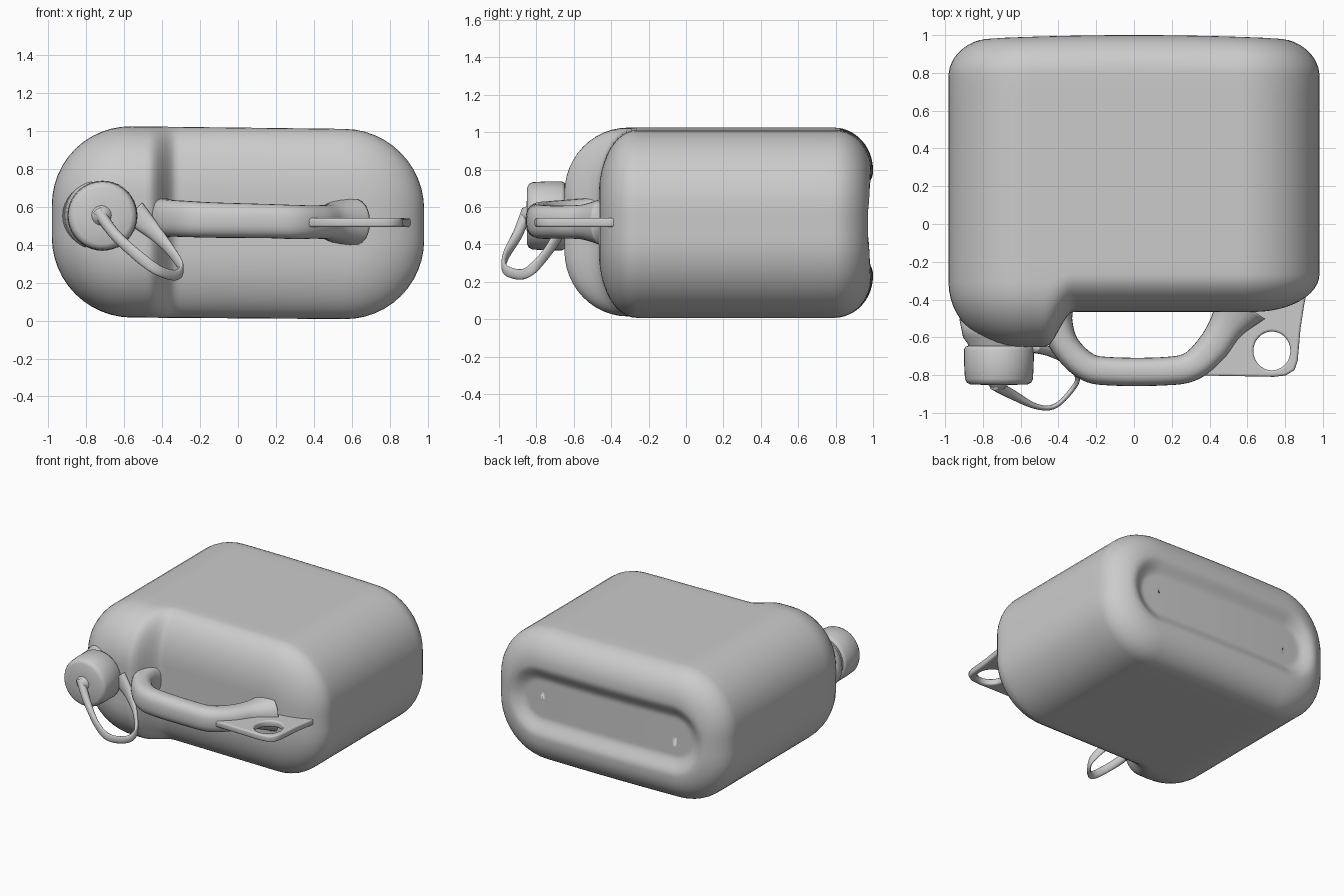
import bpy, bmesh
from math import sin, cos, pi, hypot
from mathutils import Vector

if "Cube" in bpy.data.objects:
    bpy.data.objects.remove(bpy.data.objects["Cube"])

ZC = 0.515


def finish(name, bm):
    bmesh.ops.remove_doubles(bm, verts=bm.verts, dist=0.0003)
    bmesh.ops.recalc_face_normals(bm, faces=bm.faces)
    me = bpy.data.meshes.new(name)
    bm.to_mesh(me)
    bm.free()
    ob = bpy.data.objects.new(name, me)
    bpy.context.collection.objects.link(ob)
    for p in me.polygons:
        p.use_smooth = True
    return ob


def loft(name, rings, caps=True):
    bm = bmesh.new()
    rows = [[bm.verts.new(p) for p in r] for r in rings]
    for a, b in zip(rows, rows[1:]):
        n = len(a)
        for i in range(n):
            bm.faces.new((a[i], a[(i + 1) % n], b[(i + 1) % n], b[i]))
    if caps:
        bm.faces.new(rows[0])
        bm.faces.new(rows[-1])
    return finish(name, bm)


def smooth(t):
    t = min(1, max(0, t))
    return t * t * (3 - 2 * t)


# Body: rounded-rectangle sections along y, with rounded ends
A, B, R = 0.982, 0.503, 0.42
CX, CZ = A - R, B - R
section = []            # core x, core z, outward x, outward z
for q, (sx, sz) in enumerate([(1, 1), (-1, 1), (-1, -1), (1, -1)]):
    for i in range(13):
        a = q * pi / 2 + i / 12 * pi / 2
        section.append((sx * CX, sz * CZ, cos(a), sin(a)))
    if q in (0, 2):     # long straight runs
        for i in range(1, 48):
            section.append((sx * CX * (1 - i / 24), sz * CZ, 0, sz))
    else:
        for i in range(1, 6):
            section.append((sx * CX, sz * CZ * (1 - i / 3), sx, 0))


def end(y_tip, rad_y, inset, sign):
    out = []
    for i in range(13):
        a = i / 12 * pi / 2
        out.append((y_tip - sign * rad_y * (1 - sin(a)), inset * (1 - cos(a)), 1))
    n = int((R - inset) / 0.018) + 1
    out += [(y_tip, inset + (R - inset) * i / n, 1) for i in range(1, n + 1)]
    out += [(y_tip, R, 1 - i / 4) for i in range(1, 5)]
    return out


def body_point(c, y, d, k):
    x = c[0] + (R - d) * c[2]
    z = c[1] * k + (R - d) * c[3]
    if y < -0.2:        # front steps back behind the handle
        s = 1 - 0.41 * smooth((x + 0.47) / 0.15)
        y = -0.2 + (y + 0.2) * s
    if y > 0.5:         # slightly domed base with a long recess
        w = (y - 0.5) / 0.5
        dist = hypot(max(0, abs(x) - 0.56), z)
        y -= w * (0.03 * x * x + 0.055 * smooth((0.27 - dist) / 0.13))
    return (x, y, z + ZC - 0.012 * x * (1 if z > 0 else 0.6))


stations = end(-0.65, 0.34, 0.35, -1)[::-1]
stations += [(y, 0, 1) for y in (-0.2, 0, 0.25, 0.5, 0.7)] + end(1.0, 0.2, 0.22, 1)
loft("can_body", [[body_point(c, *s) for c in section] for s in stations], caps=False)


# Neck and screw cap, turned about the y direction
def turned(name, cx, cz, profile, n=40):
    rings = [[(cx + r * cos(2 * pi * i / n), y, cz + r * sin(2 * pi * i / n))
              for i in range(n)] for y, r in profile]
    return loft(name, rings)


turned("neck", -0.715, 0.553, [(-0.50, 0.21), (-0.60, 0.19), (-0.635, 0.165), (-0.70, 0.16)])
turned("screw_cap", -0.715, 0.553, [(-0.645, 0.16), (-0.65, 0.178), (-0.665, 0.185), (-0.75, 0.184),
                                    (-0.82, 0.18), (-0.84, 0.17), (-0.85, 0.15), (-0.852, 0.05)])
turned("cap_pin", -0.72, 0.555, [(-0.84, 0.06), (-0.855, 0.05), (-0.875, 0.03), (-0.885, 0.012)], 20)


# Swept parts: control points of (x, y, z, half width, half height)
def sweep(name, pts, power=1.0, steps=8, n=28):
    P = [pts[0]] + pts + [pts[-1]]
    path = []
    for j in range(1, len(P) - 2):
        for s in range(steps):
            t = s / steps
            path.append([0.5 * (2 * b + (c - a) * t + (2 * a - 5 * b + 4 * c - d) * t * t
                                + (3 * b - a - 3 * c + d) * t ** 3)
                         for a, b, c, d in zip(*P[j - 1:j + 3])])
    path.append(list(pts[-1]))
    rings = []
    for i, p in enumerate(path):
        tan = Vector(path[min(i + 1, len(path) - 1)][:3]) - Vector(path[max(i - 1, 0)][:3])
        tan.normalize()
        side = tan.cross(Vector((0, 0, 1))).normalized()
        up = side.cross(tan)
        ring = []
        for k in range(n):
            c, s = cos(2 * pi * k / n), sin(2 * pi * k / n)
            c = abs(c) ** power * (1 if c > 0 else -1)
            s = abs(s) ** power * (1 if s > 0 else -1)
            ring.append(Vector(p[:3]) + side * c * p[3] + up * s * p[4])
        rings.append(ring)
    return loft(name, rings)


# Carrying handle
sweep("handle", [(-0.42, -0.40, 0.54, 0.11, 0.14), (-0.41, -0.52, 0.54, 0.085, 0.11),
                 (-0.36, -0.65, 0.54, 0.075, 0.098), (-0.25, -0.755, 0.535, 0.075, 0.095),
                 (-0.12, -0.78, 0.53, 0.075, 0.093), (0.15, -0.78, 0.525, 0.075, 0.09),
                 (0.30, -0.755, 0.52, 0.078, 0.09), (0.41, -0.66, 0.52, 0.085, 0.088),
                 (0.49, -0.54, 0.52, 0.095, 0.095), (0.57, -0.42, 0.52, 0.15, 0.13)], power=0.8)

# Strap looping from the cap pin back to the neck
sweep("cap_strap", [(-0.74, -0.85, 0.58, 0.03, 0.03), (-0.65, -0.90, 0.455, 0.026, 0.03),
                    (-0.52, -0.965, 0.335, 0.015, 0.03), (-0.42, -0.965, 0.265, 0.013, 0.028),
                    (-0.33, -0.88, 0.24, 0.013, 0.028), (-0.30, -0.81, 0.28, 0.013, 0.028),
                    (-0.36, -0.73, 0.375, 0.016, 0.03), (-0.45, -0.675, 0.475, 0.025, 0.045),
                    (-0.55, -0.65, 0.57, 0.03, 0.07)], n=16)

# Flat lug with a round eye beside the handle
cu = bpy.data.curves.new("lug", "CURVE")
cu.dimensions = "2D"
cu.fill_mode = "BOTH"
cu.extrude = 0.012
cu.bevel_depth = 0.012
cu.bevel_resolution = 2
outline = [(0.38, -0.79), (0.74, -0.797), (0.80, -0.79), (0.84, -0.765), (0.855, -0.72),
           (0.87, -0.55), (0.89, -0.42), (0.915, -0.30), (0.50, -0.30), (0.36, -0.70)]
eye = [(0.73 + 0.11 * cos(2 * pi * i / 32), -0.672 + 0.115 * sin(2 * pi * i / 32)) for i in range(32)]
for loop in (outline, eye):
    sp = cu.splines.new("POLY")
    sp.points.add(len(loop) - 1)
    for p, (x, y) in zip(sp.points, loop):
        p.co = (x, y, 0, 1)
    sp.use_cyclic_u = True
lug = bpy.data.objects.new("lug", cu)
lug.location.z = 0.517
bpy.context.collection.objects.link(lug)
